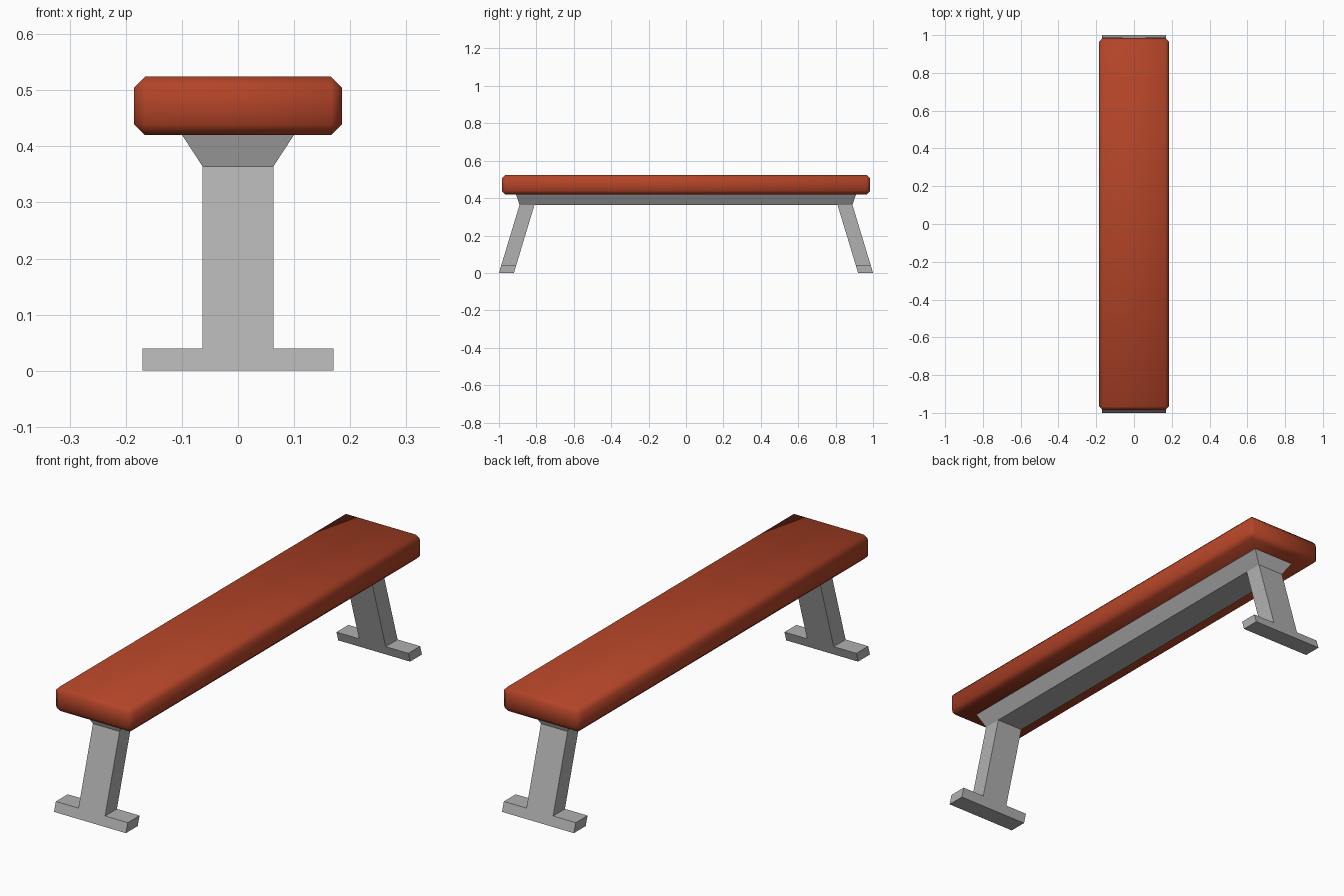
import bpy, bmesh

if "Cube" in bpy.data.objects:
    bpy.data.objects.remove(bpy.data.objects["Cube"])


def material(name, rgb):
    m = bpy.data.materials.new(name)
    m.diffuse_color = (*rgb, 1.0)
    m.use_nodes = True
    m.node_tree.nodes["Principled BSDF"].inputs["Base Color"].default_value = m.diffuse_color
    return m


red = material("red padding", (0.45, 0.058, 0.021))
grey = material("grey metal", (0.44, 0.44, 0.44))


def add_object(name, bm, mat):
    bmesh.ops.recalc_face_normals(bm, faces=bm.faces[:])
    mesh = bpy.data.meshes.new(name)
    bm.to_mesh(mesh)
    bm.free()
    mesh.materials.append(mat)
    obj = bpy.data.objects.new(name, mesh)
    bpy.context.collection.objects.link(obj)
    return obj


def box(x, y, z0, z1):
    bm = bmesh.new()
    bmesh.ops.create_cube(bm, size=1)
    for v in bm.verts:
        v.co = (v.co.x * 2 * x, v.co.y * 2 * y, z1 if v.co.z > 0 else z0)
    return bm


# Padded seat: box with one-step bevel, shaded smooth
bm = box(0.185, 0.985, 0.42, 0.524)
bmesh.ops.bevel(bm, geom=bm.edges[:], offset=0.019, segments=1,
                profile=0.5, affect='EDGES')
seat = add_object("seat", bm, red)
for p in seat.data.polygons:
    p.use_smooth = True

# Support beam: narrows towards the bottom
bm = box(0.101, 0.91, 0.364, 0.422)
for v in bm.verts:
    if v.co.z < 0.4:
        v.co.x *= 0.063 / 0.101
        v.co.y *= 0.89 / 0.91
add_object("support_beam", bm, grey)

# Legs: upside-down T profile, leaning inwards
half = [(0.17, 0), (0.17, 0.04), (0.063, 0.04), (0.063, 0.364)]
profile = half + [(-x, z) for x, z in reversed(half)]


def leg(name, side):
    bm = bmesh.new()
    rings = []
    for depth in (0, 0.08):
        rings.append([bm.verts.new((x, side * (1 - depth - 0.11 * z / 0.364), z))
                      for x, z in profile])
        bm.faces.new(rings[-1])
    n = len(profile)
    for i in range(n):
        j = (i + 1) % n
        bm.faces.new((rings[0][i], rings[0][j], rings[1][j], rings[1][i]))
    add_object(name, bm, grey)


leg("front_leg", -1)
leg("back_leg", 1)
